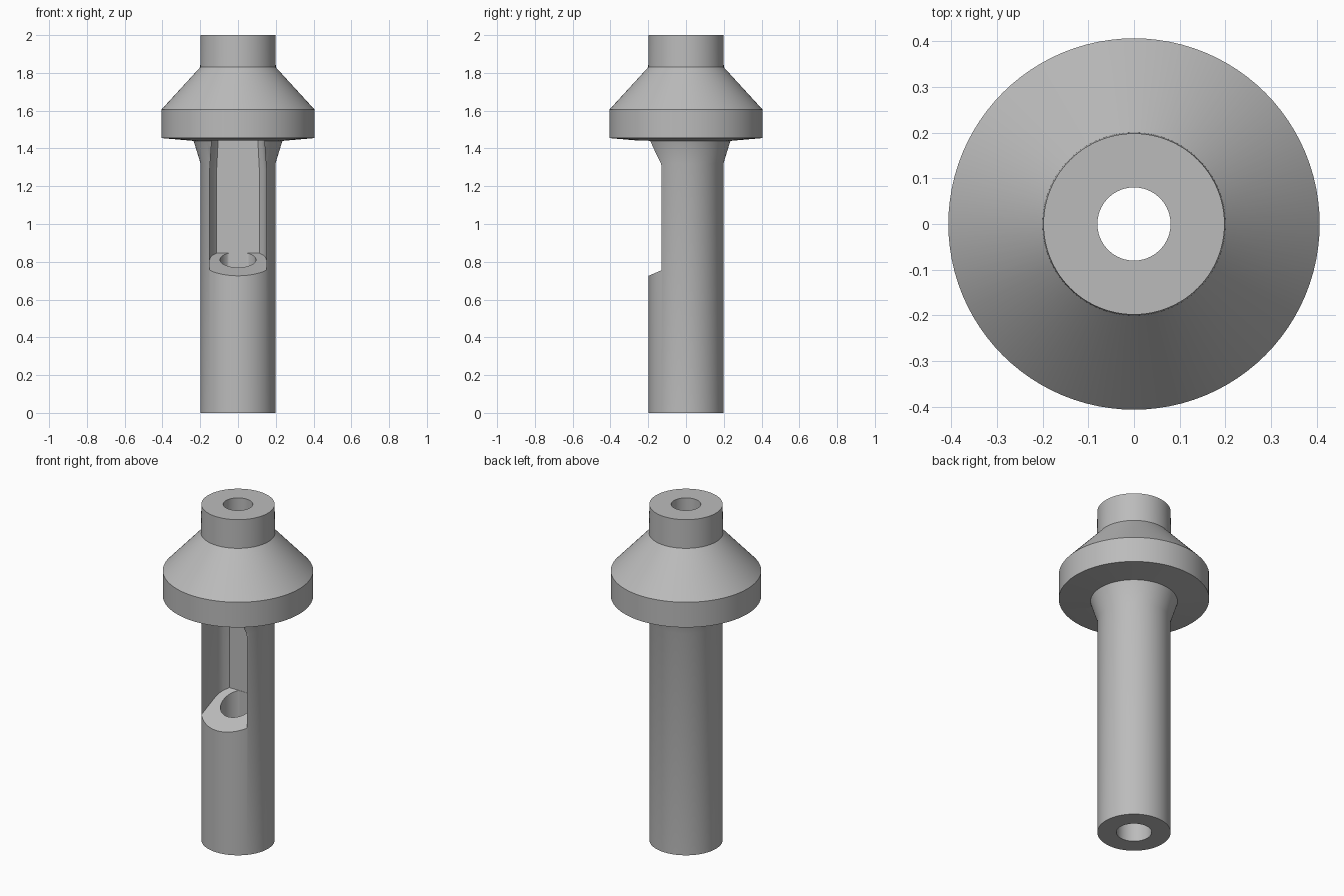
import bpy, bmesh, math

cube = bpy.data.objects.get("Cube")
if cube:
    bpy.data.objects.remove(cube, do_unlink=True)

SIDES = 96


def make_object(name, bm):
    bmesh.ops.recalc_face_normals(bm, faces=bm.faces[:])
    mesh = bpy.data.meshes.new(name)
    bm.to_mesh(mesh)
    bm.free()
    obj = bpy.data.objects.new(name, mesh)
    bpy.context.collection.objects.link(obj)
    return obj


def loft(name, rings):
    """Closed solid through rings of equal point count."""
    bm = bmesh.new()
    loops = [[bm.verts.new(p) for p in ring] for ring in rings]
    n = len(loops[0])
    for low, high in zip(loops, loops[1:]):
        for i in range(n):
            j = (i + 1) % n
            bm.faces.new((low[i], low[j], high[j], high[i]))
    bm.faces.new(loops[0][::-1])
    bm.faces.new(loops[-1])
    return make_object(name, bm)


def circle(radius, z, y_limit=1.0):
    angles = [math.tau * i / SIDES for i in range(SIDES)]
    return [(radius * math.cos(a), min(radius * math.sin(a), y_limit), z)
            for a in angles]


# Turned body: stem, flare, collar, cone and neck
profile = [(0.198, 0), (0.198, 1.32), (0.235, 1.44), (0.406, 1.455),
           (0.406, 1.605), (0.2, 1.83), (0.198, 2.0)]
body = loft("nozzle_body", [circle(r, z) for r, z in profile])

# Through bore, flattened at the back behind the window
WALL = 0.08
bore = loft("bore_cutter", [
    circle(0.095, -0.1), circle(0.095, 0.6), circle(0.095, 0.601, WALL),
    circle(0.095, 1.44, WALL), circle(0.08, 1.441), circle(0.08, 2.1)])

# Front window: rounded back corners, sloping sill, slightly narrowed top
half = [(0.15, -0.4), (0.15, 0.0), (0.145, 0.03), (0.134, 0.055), (0.113, WALL + 0.001)]
outline = half + [(-x, y) for x, y in reversed(half)]
window = loft("window_cutter", [
    [(x, y, 0.725 + 0.43 * (y + 0.2)) for x, y in outline],
    [(x, y, 1.29) for x, y in outline],
    [(x * 0.93, y, 1.442) for x, y in outline]])

bpy.context.view_layer.objects.active = body
for cutter in (window, bore):
    cutter.hide_render = True
    mod = body.modifiers.new(cutter.name, 'BOOLEAN')
    mod.operation = 'DIFFERENCE'
    mod.solver = 'EXACT'
    mod.object = cutter
    bpy.ops.object.modifier_apply(modifier=mod.name)
for cutter in (window, bore):
    bpy.data.objects.remove(cutter, do_unlink=True)

# Plain grey finish
grey = bpy.data.materials.new("plain_grey")
grey.use_nodes = True
colour = (0.5, 0.5, 0.5, 1)
grey.diffuse_color = colour
grey.node_tree.nodes["Principled BSDF"].inputs["Base Color"].default_value = colour
body.data.materials.clear()
body.data.materials.append(grey)

bpy.ops.object.select_all(action='DESELECT')
body.select_set(True)
bpy.ops.object.shade_smooth_by_angle(angle=math.radians(30))
